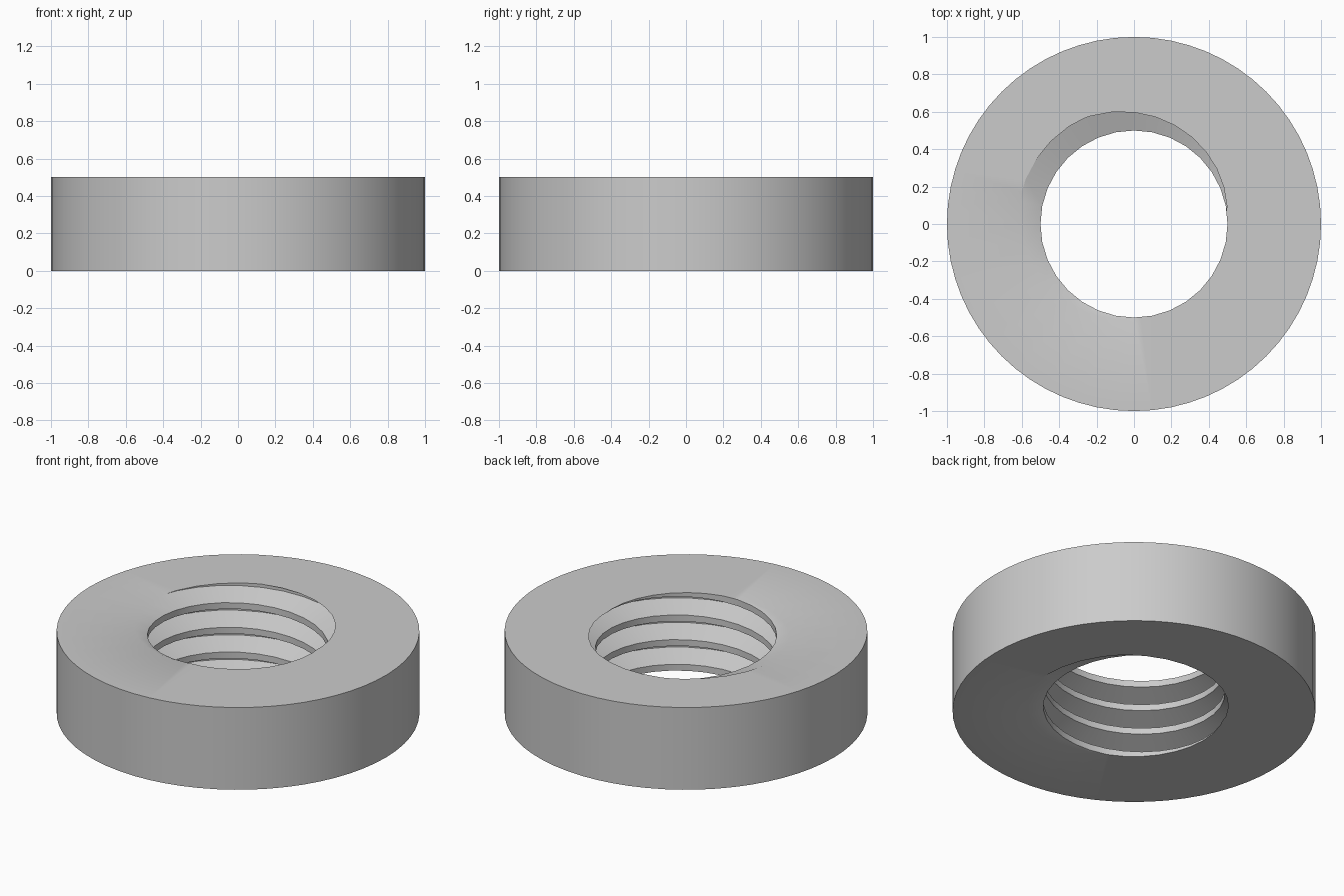
import bpy
import bmesh
from math import cos, sin, pi, radians

cube = bpy.data.objects.get("Cube")
if cube:
    bpy.data.objects.remove(cube, do_unlink=True)

HEIGHT, PITCH = 0.5, 0.15
OUTER, CREST, ROOT = 1.0, 0.5, 0.627
SEGMENTS, OUTER_SEGMENTS, TURNS = 32, 64, 7
# One turn of the thread: (phase in degrees, radius)
PROFILE = [(-366, CREST), (-274, CREST), (-164, ROOT), (-116, ROOT)]

bm = bmesh.new()

# Helical thread wall, one column of profile points per angle
columns = []
for i in range(SEGMENTS):
    a = 360 * i / SEGMENTS
    column = []
    for turn in range(TURNS):
        for phase, r in PROFILE:
            z = HEIGHT + PITCH * ((a + phase) / 360 + turn - TURNS + 2)
            column.append(bm.verts.new((r * cos(radians(a)), r * sin(radians(a)), z)))
    columns.append(column)
# The last column meets the first one a full turn higher
columns.append(columns[0][len(PROFILE):])
for left, right in zip(columns, columns[1:]):
    for k in range(min(len(left), len(right)) - 1):
        bm.faces.new((left[k], left[k + 1], right[k + 1], right[k]))

# Trim the thread flush with the bottom and top
for z, side in ((0, -1), (HEIGHT, 1)):
    bmesh.ops.bisect_plane(bm, geom=bm.verts[:] + bm.edges[:] + bm.faces[:], dist=1e-6,
                           plane_co=(0, 0, z), plane_no=(0, 0, side), clear_outer=True)
bmesh.ops.remove_doubles(bm, verts=bm.verts[:], dist=1e-5)

# Outer wall
rings = []
for z in (0, HEIGHT):
    rings.append([bm.verts.new((OUTER * cos(2 * pi * i / OUTER_SEGMENTS),
                                OUTER * sin(2 * pi * i / OUTER_SEGMENTS), z))
                  for i in range(OUTER_SEGMENTS)])
low, high = rings
for i in range(OUTER_SEGMENTS):
    j = (i + 1) % OUTER_SEGMENTS
    bm.faces.new((low[i], low[j], high[j], high[i]))

# Flat end faces between the outer wall and the thread
for z in (0, HEIGHT):
    rim = [e for e in bm.edges if e.is_boundary
           and all(abs(v.co.z - z) < 1e-4 for v in e.verts)]
    bmesh.ops.triangle_fill(bm, edges=rim, use_beauty=True, normal=(0, 0, 1))
bmesh.ops.recalc_face_normals(bm, faces=bm.faces[:])

mesh = bpy.data.meshes.new("threaded_ring")
bm.to_mesh(mesh)
bm.free()
ring = bpy.data.objects.new("threaded_ring", mesh)
bpy.context.collection.objects.link(ring)

# Plain grey material
grey = bpy.data.materials.new("light grey")
grey.use_nodes = True
color = (0.6, 0.6, 0.6, 1)
grey.diffuse_color = color
grey.node_tree.nodes["Principled BSDF"].inputs["Base Color"].default_value = color
mesh.materials.append(grey)

bpy.context.view_layer.objects.active = ring
ring.select_set(True)
bpy.ops.object.shade_smooth_by_angle(angle=radians(30))
